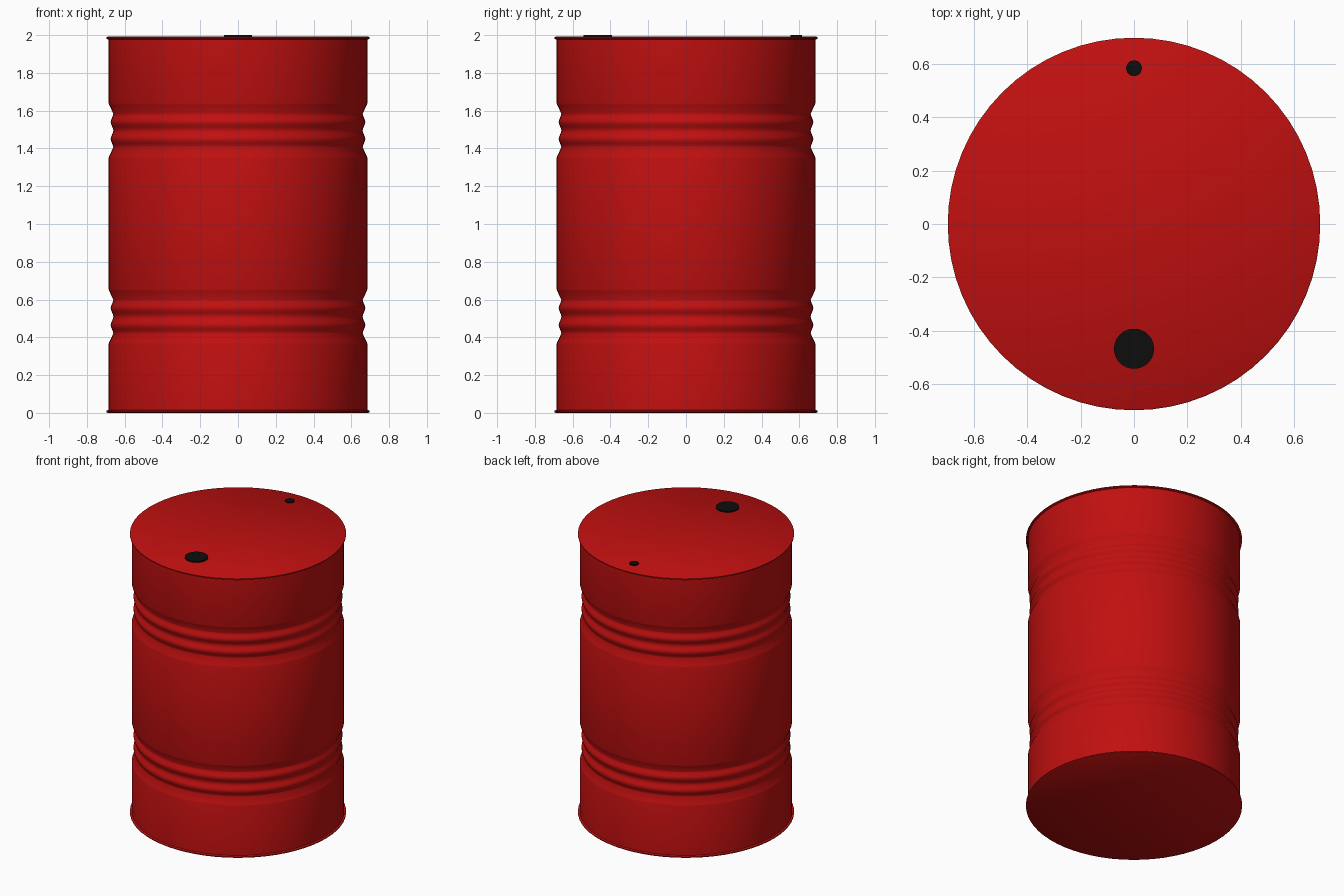
import bpy, bmesh, math

cube = bpy.data.objects.get("Cube")
if cube:
    bpy.data.objects.remove(cube, do_unlink=True)


def make_material(name, color):
    mat = bpy.data.materials.new(name)
    mat.use_nodes = True
    mat.diffuse_color = color
    mat.node_tree.nodes["Principled BSDF"].inputs["Base Color"].default_value = color
    return mat


def lathe(name, profile, sides, mat, center=(0, 0)):
    """Revolve (radius, height) points around z and close both ends."""
    bm = bmesh.new()
    rings = []
    for r, z in profile:
        rings.append([bm.verts.new((r * math.cos(math.tau * i / sides),
                                    r * math.sin(math.tau * i / sides), z))
                      for i in range(sides)])
    for low, high in zip(rings, rings[1:]):
        for i in range(sides):
            j = (i + 1) % sides
            bm.faces.new((low[i], low[j], high[j], high[i]))
    bm.faces.new(rings[0][::-1])
    bm.faces.new(rings[-1])
    mesh = bpy.data.meshes.new(name)
    bm.to_mesh(mesh)
    bm.free()
    mesh.materials.append(mat)
    obj = bpy.data.objects.new(name, mesh)
    obj.location = (*center, 0)
    bpy.context.collection.objects.link(obj)
    bpy.ops.object.select_all(action="DESELECT")
    obj.select_set(True)
    bpy.context.view_layer.objects.active = obj
    bpy.ops.object.shade_smooth_by_angle(angle=math.radians(40))
    return obj


red = make_material("red paint", (0.53, 0.005, 0.005, 1))
black = make_material("black plastic", (0.004, 0.004, 0.004, 1))

BODY, GROOVE, RIDGE, RIM = 0.685, 0.66, 0.674, 0.697
PITCH = 0.09


def rib_band(center):
    """Three rounded grooves separated by two ridges."""
    points = [(BODY, center - 0.145), (BODY - 0.003, center - 0.135)]
    steps = 24
    for k in range(steps + 1):
        t = k / steps * 2 - 1
        wave = math.cos(math.tau * t)
        radius = (GROOVE + RIDGE) / 2 - (RIDGE - GROOVE) / 2 * wave
        points.append((radius, center + t * PITCH))
    return points + [(BODY - 0.003, center + 0.135), (BODY, center + 0.145)]


# Shell with two corrugated bands
shell = [(BODY, 0.008), *rib_band(0.51), *rib_band(1.495), (BODY, 1.985)]
lathe("drum_body", shell, 64, red)

# Rolled rims around the bottom and the lid
for name, base in (("bottom_rim", 0.0), ("lid", 1.978)):
    lathe(name, [(RIM - 0.006, base), (RIM, base + 0.004),
                 (RIM, base + 0.010), (RIM - 0.006, base + 0.014)], 64, red)

# Filler and vent caps on the lid
lathe("filler_cap", [(0.075, 1.985), (0.075, 2.0)], 32, black, (0, -0.467))
lathe("vent_cap", [(0.03, 1.985), (0.03, 2.0)], 12, black, (0, 0.583))
